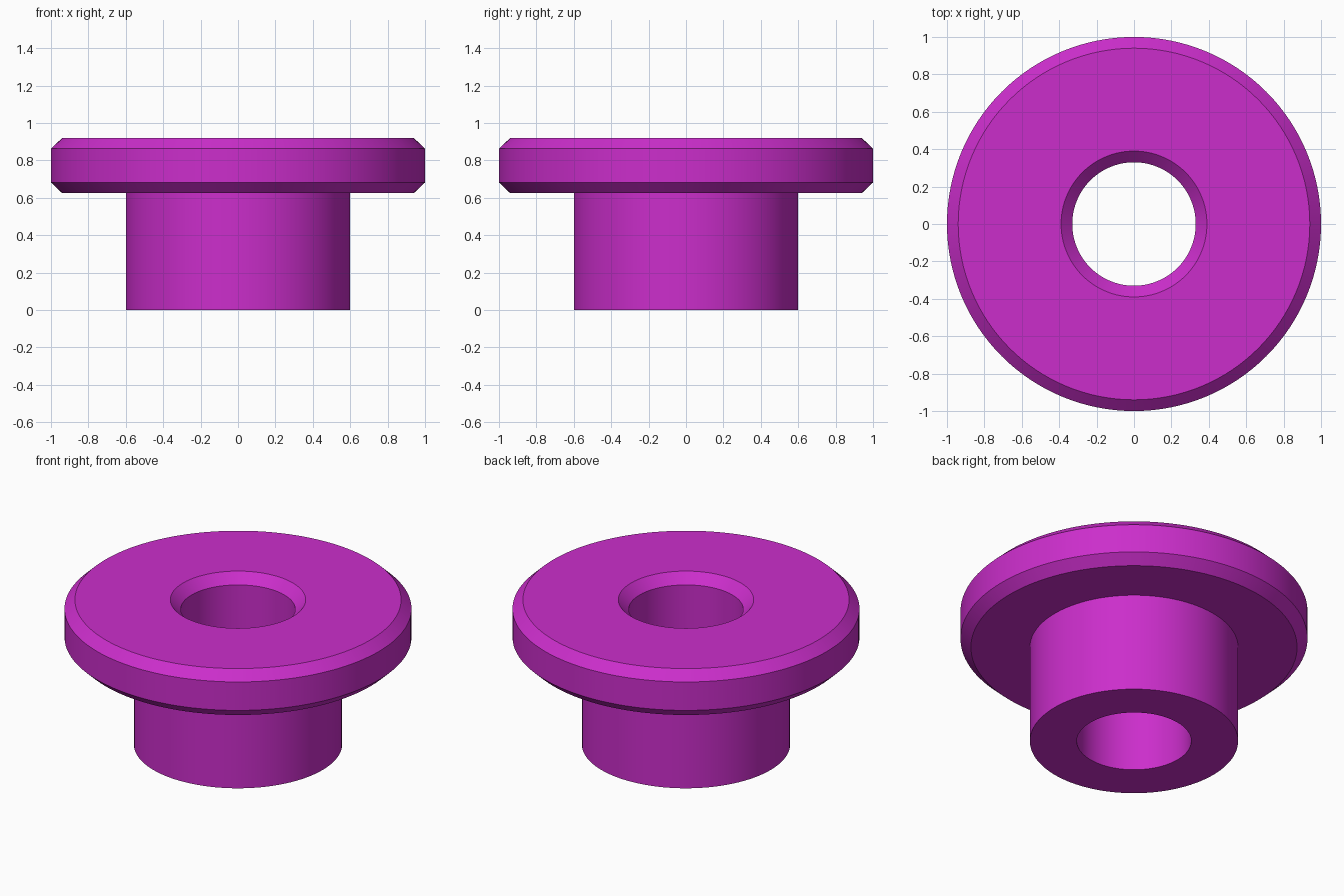
import bpy, bmesh, math

if "Cube" in bpy.data.objects:
    bpy.data.objects.remove(bpy.data.objects["Cube"])

SEGMENTS = 128

# Closed cross-section (radius, height) of the flanged bushing
PROFILE = [
    (0.33, 0.0), (0.60, 0.0),                                # sleeve foot
    (0.60, 0.625), (0.94, 0.625),                            # flange underside
    (1.00, 0.682), (1.00, 0.863),                            # chamfered rim
    (0.94, 0.92), (0.39, 0.92),                              # top face
    (0.33, 0.86),                                            # countersunk bore
]

magenta = bpy.data.materials.new("magenta")
magenta.diffuse_color = (0.60, 0.027, 0.60, 1.0)
magenta.use_nodes = True
magenta.node_tree.nodes["Principled BSDF"].inputs["Base Color"].default_value = magenta.diffuse_color


def lathe(name, profile, material):
    """Revolve a closed profile around the z axis."""
    bm = bmesh.new()
    rings = []
    for i in range(SEGMENTS):
        a = 2 * math.pi * i / SEGMENTS
        rings.append([bm.verts.new((r * math.cos(a), r * math.sin(a), z))
                      for r, z in profile])
    n = len(profile)
    for i in range(SEGMENTS):
        a, b = rings[i], rings[(i + 1) % SEGMENTS]
        for j in range(n):
            k = (j + 1) % n
            bm.faces.new((a[j], b[j], b[k], a[k]))
    bmesh.ops.recalc_face_normals(bm, faces=bm.faces)
    mesh = bpy.data.meshes.new(name)
    bm.to_mesh(mesh)
    bm.free()
    mesh.materials.append(material)
    obj = bpy.data.objects.new(name, mesh)
    bpy.context.collection.objects.link(obj)
    return obj


bushing = lathe("flanged_bushing", PROFILE, magenta)

# Smooth round walls, crisp chamfer edges
bpy.context.view_layer.objects.active = bushing
bushing.select_set(True)
bpy.ops.object.shade_smooth_by_angle(angle=math.radians(30))
